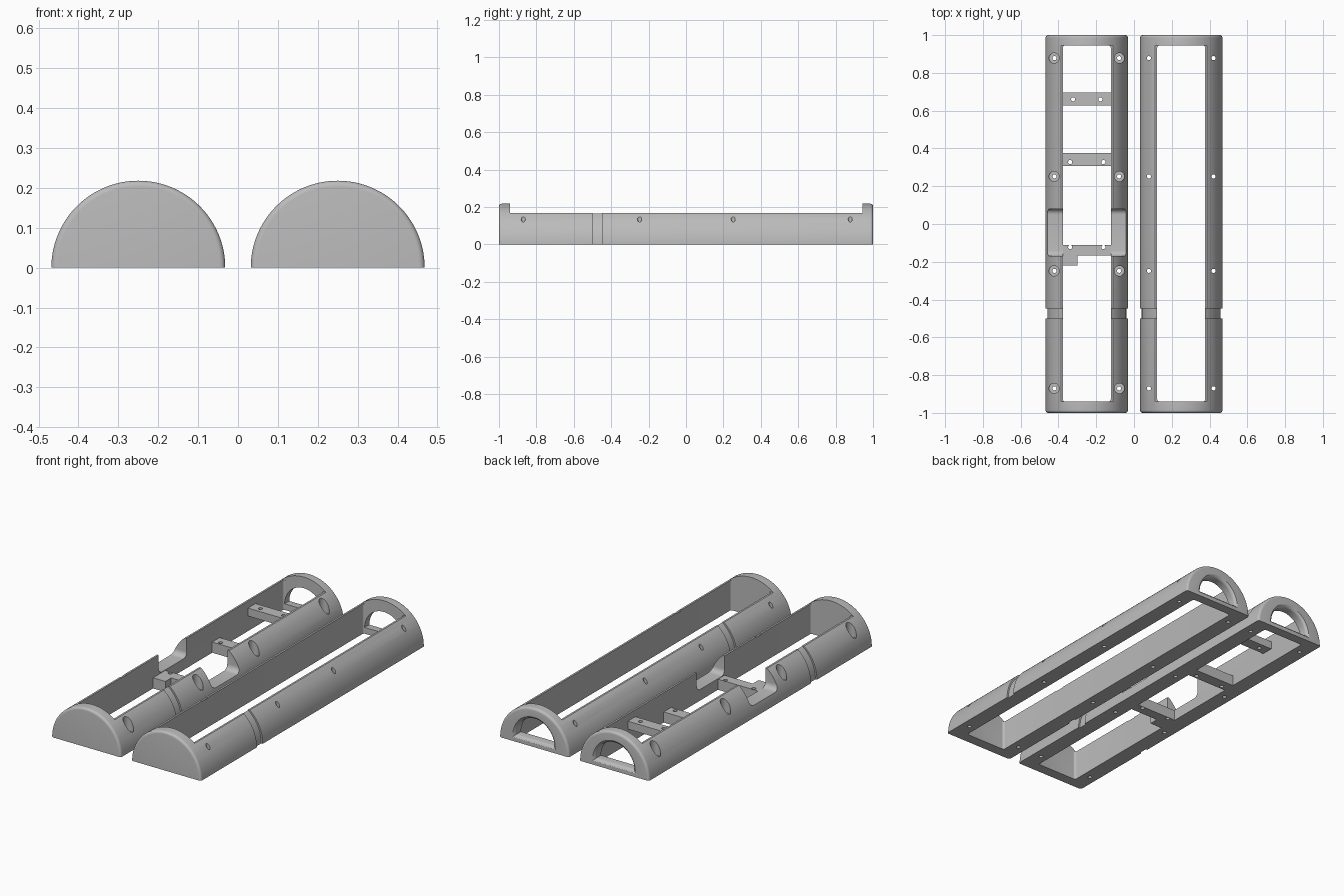
import bpy, bmesh, math
from mathutils import Vector

cube = bpy.data.objects.get("Cube")
if cube:
    bpy.data.objects.remove(cube)

R = 0.218            # outer radius of each half tube
CX = 0.25            # tube axis offset from the centre
HALF = 0.127         # half width of the cavity
FRONT, BACK = -0.94, 0.945
HOLE_Y = (-0.87, -0.248, 0.252, 0.878)

grey = bpy.data.materials.new("plain_grey")
grey.use_nodes = True
grey.diffuse_color = (0.5, 0.5, 0.5, 1)
grey.node_tree.nodes["Principled BSDF"].inputs["Base Color"].default_value = (0.5, 0.5, 0.5, 1)


def finish(name, bm):
    bmesh.ops.recalc_face_normals(bm, faces=bm.faces)
    mesh = bpy.data.meshes.new(name)
    bm.to_mesh(mesh)
    bm.free()
    mesh.materials.append(grey)
    ob = bpy.data.objects.new(name, mesh)
    bpy.context.scene.collection.objects.link(ob)
    return ob


def box(name, lo, hi, round_axis=None, radius=0.0):
    """Box between two corners, optionally rounding the edges along one axis."""
    bm = bmesh.new()
    bmesh.ops.create_cube(bm, size=1)
    lo, hi = Vector(lo), Vector(hi)
    for v in bm.verts:
        v.co = Vector([(a + b) / 2 + c * (b - a) for a, b, c in zip(lo, hi, v.co)])
    if round_axis is not None:
        edges = [e for e in bm.edges
                 if abs((e.verts[0].co - e.verts[1].co)[round_axis]) > 1e-4]
        bmesh.ops.bevel(bm, geom=edges, offset=radius, segments=6,
                        profile=0.5, affect='EDGES')
    return finish(name, bm)


def rod(name, x, y, z0, z1, r):
    """Vertical cylinder for drilling."""
    bm = bmesh.new()
    bmesh.ops.create_cone(bm, cap_ends=True, segments=24, radius1=r, radius2=r, depth=z1 - z0)
    bmesh.ops.translate(bm, verts=bm.verts, vec=(x, y, (z0 + z1) / 2))
    return finish(name, bm)


def half_loft(name, cx, z, stations, segments):
    """Loft half discs along y; stations are (y, radius, drop below z)."""
    bm = bmesh.new()
    rings = []
    for y, r, drop in stations:
        arc = [math.pi * i / segments for i in range(segments + 1)]
        rings.append([bm.verts.new((cx + r * math.cos(a), y, z - drop + (r + drop) * math.sin(a)))
                      for a in arc])
    n = segments + 1
    for a, b in zip(rings, rings[1:]):
        for i in range(n):
            j = (i + 1) % n
            bm.faces.new((a[i], a[j], b[j], b[i]))
    bm.faces.new(rings[0])
    bm.faces.new(rings[-1])
    return finish(name, bm)


def carve(ob, cutters):
    """Subtract each cutter, then discard it."""
    bpy.context.view_layer.objects.active = ob
    for c in cutters:
        c.hide_render = True
        mod = ob.modifiers.new("cut", 'BOOLEAN')
        mod.operation, mod.solver, mod.object = 'DIFFERENCE', 'EXACT', c
        bpy.ops.object.modifier_apply(modifier=mod.name)
        bpy.data.objects.remove(c)


def shade(ob):
    bpy.ops.object.select_all(action='DESELECT')
    ob.select_set(True)
    bpy.context.view_layer.objects.active = ob
    bpy.ops.object.shade_smooth_by_angle(angle=math.radians(30))


def half_shell(name, cx):
    # Half tube with rounded end rims and a shallow strap groove
    f = 0.014
    rim = [(1 - f + f * math.sin(t), R - f + f * math.cos(t))
           for t in [math.pi / 2 * i / 5 for i in range(6)]]
    stations = [(-y, r, 0) for y, r in reversed(rim)]
    stations += [(-0.5, R, 0), (-0.5, R - 0.009, 0), (-0.448, R - 0.009, 0), (-0.448, R, 0)]
    stations += [(y, r, 0) for y, r in rim]
    shell = half_loft(name, cx, 0, stations, 72)
    # Long cavity, flat wall tops and the arched opening in the back end
    flare = [(0.9, 0.12, 0), (0.984, 0.12, 0), (0.988, 0.121, 0.001),
             (0.994, 0.125, 0.005), (1.0, 0.135, 0.014), (1.01, 0.135, 0.014)]
    carve(shell, [
        box("cavity_cutter", (cx - HALF, FRONT, -0.1), (cx + HALF, BACK, 0.4), 2, 0.012),
        box("lip_cutter", (cx - 0.15, FRONT, 0.169), (cx + 0.15, BACK, 0.4), 2, 0.012),
        half_loft("arch_cutter", cx, 0.035, flare, 32)])
    # Screw holes along both walls
    carve(shell, [rod("hole_cutter", cx + s * 0.171, y, -0.1, 0.4, 0.011)
                  for s in (-1, 1) for y in HOLE_Y])
    return shell


# Plain half
cover = half_shell("cover_half", CX)

# Half with counterbored screws and a saddle cut across the walls
base = half_shell("base_half", -CX)
carve(base, [rod("counterbore_cutter", -CX + s * 0.173, y, 0.075, 0.4, 0.027)
             for s in (-1, 1) for y in HOLE_Y])
carve(base, [box("saddle_cutter", (-0.6, -0.17, 0.063), (0.0, 0.08, 0.4), 0, 0.03)])

# Cross bars: name, y range, z range, hole row and hole spacing
bars = [("rear_crossbar", 0.628, 0.695, 0.085, 0.13, 0.66, 0.072),
        ("middle_crossbar", 0.308, 0.375, 0.0, 0.06, 0.328, 0.088),
        ("front_crossbar", -0.168, -0.11, 0.0, 0.06, -0.122, 0.088)]
parts = [cover, base]
for name, y0, y1, z0, z1, hy, hx in bars:
    bar = box(name, (-CX - HALF, y0, z0), (-CX + HALF, y1, z1))
    carve(bar, [rod("bar_hole_cutter", -CX + s * hx, hy, -0.1, 0.4, 0.011) for s in (-1, 1)])
    parts.append(bar)

# Small step beside the front bar
parts.append(box("crossbar_tab", (-CX - HALF, -0.22, 0), (-0.30, -0.168, 0.06)))

for ob in parts:
    shade(ob)
